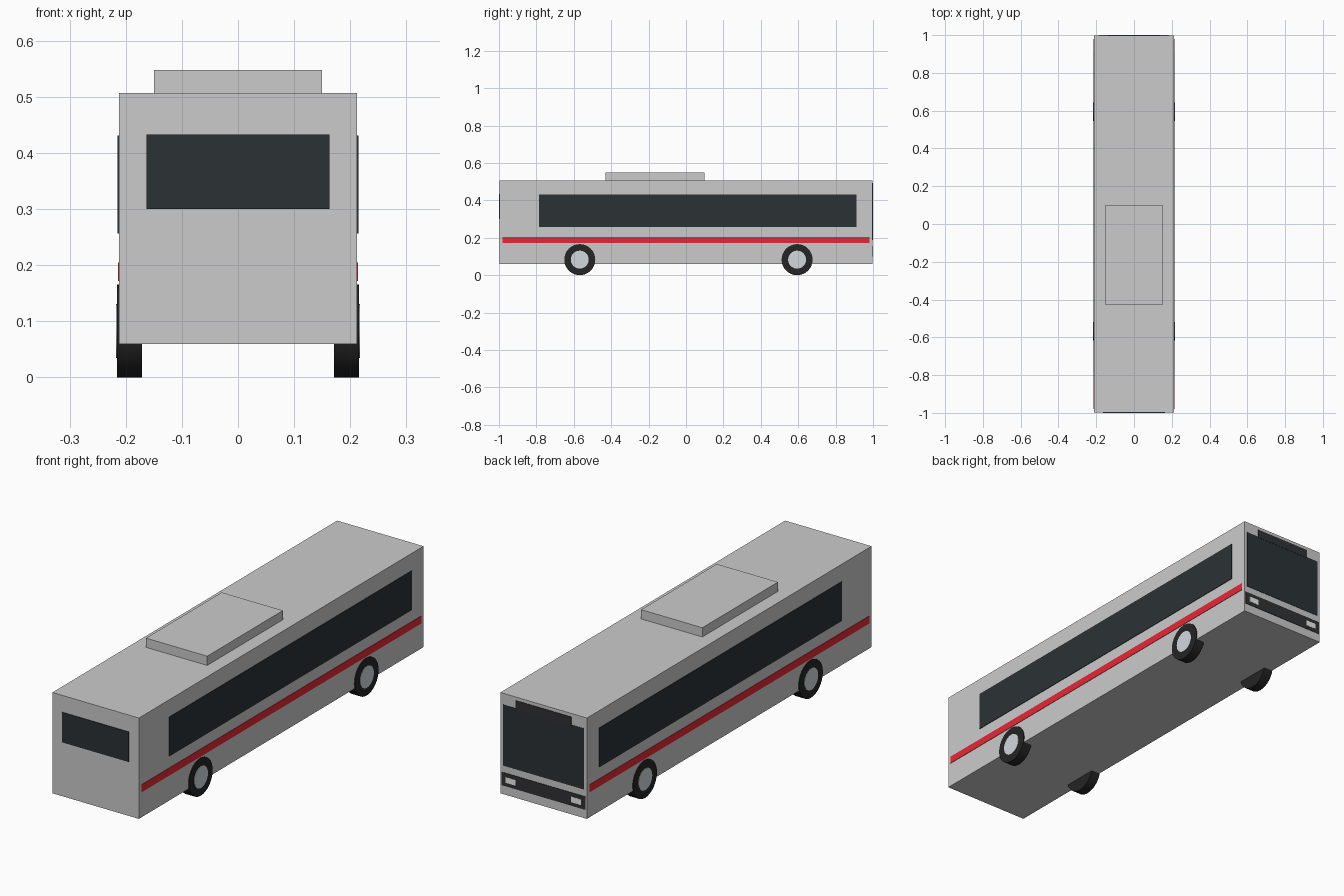
import bpy, math

if "Cube" in bpy.data.objects:
    bpy.data.objects.remove(bpy.data.objects["Cube"])


def material(name, rgb):
    m = bpy.data.materials.new(name)
    m.diffuse_color = (*rgb, 1)
    m.use_nodes = True
    m.node_tree.nodes["Principled BSDF"].inputs["Base Color"].default_value = m.diffuse_color
    return m


GLASS = material("glass", (0.024, 0.031, 0.036))
RED = material("red", (0.8, 0.021, 0.036))
RUBBER = material("rubber", (0.018, 0.018, 0.019))
TRIM = material("dark_trim", (0.03, 0.031, 0.033))
METAL = material("hub_metal", (0.65, 0.69, 0.72))
LAMP = material("lamp", (0.85, 0.85, 0.8))


def box(name, x, y, z, mat=None):
    """Box from (min, max) ranges on each axis."""
    ranges = (x, y, z)
    bpy.ops.mesh.primitive_cube_add(size=1, location=[(a + b) / 2 for a, b in ranges])
    ob = bpy.context.object
    ob.name = name
    ob.scale = [abs(b - a) for a, b in ranges]
    bpy.ops.object.transform_apply(location=False, rotation=False, scale=True)
    if mat:
        ob.data.materials.append(mat)
    return ob


def disc(name, radius, x, y, z, mat):
    """Cylinder lying along x between the two x values."""
    bpy.ops.mesh.primitive_cylinder_add(
        vertices=32, radius=radius, depth=abs(x[1] - x[0]),
        location=((x[0] + x[1]) / 2, y, z), rotation=(0, math.pi / 2, 0))
    ob = bpy.context.object
    ob.name = name
    ob.data.materials.append(mat)
    bpy.ops.object.shade_smooth_by_angle(angle=math.radians(35))
    return ob


# Body shell and roof unit
W, L = 0.212, 0.997
box("body", (-W, W), (-L, L), (0.06, 0.507))
box("roof_unit", (-0.15, 0.15), (-0.43, 0.10), (0.50, 0.548))

# Window end facing -y
box("end_window", (-0.163, 0.163), (-1.0, -0.98), (0.30, 0.433), GLASS)

# Windscreen end facing +y: glass, sign box, bumper band
box("windscreen", (-0.198, 0.198), (0.98, 0.9985), (0.187, 0.457), GLASS)
box("sign_box", (-0.137, 0.137), (0.98, 0.9995), (0.453, 0.492), TRIM)
box("bumper_band", (-0.206, 0.206), (0.98, 0.9992), (0.099, 0.157), TRIM)

for side, s in (("right", 1), ("left", -1)):
    # Headlight
    box(f"headlight_{side}", sorted((s * 0.136, s * 0.185)), (0.98, 1.0), (0.115, 0.14), LAMP)
    # Side glass and stripe
    box(f"side_window_{side}", sorted((s * 0.20, s * 0.2145)), (-0.785, 0.912), (0.257, 0.431), GLASS)
    box(f"stripe_{side}", sorted((s * 0.20, s * 0.2138)), (-0.98, 0.98), (0.172, 0.205), RED)
    # Wheels
    for end, y in (("a", -0.568), ("b", 0.594)):
        disc(f"tyre_{side}_{end}", 0.083, (s * 0.171, s * 0.2155), y, 0.083, RUBBER)
        disc(f"hub_{side}_{end}", 0.048, (s * 0.20, s * 0.217), y, 0.083, METAL)
